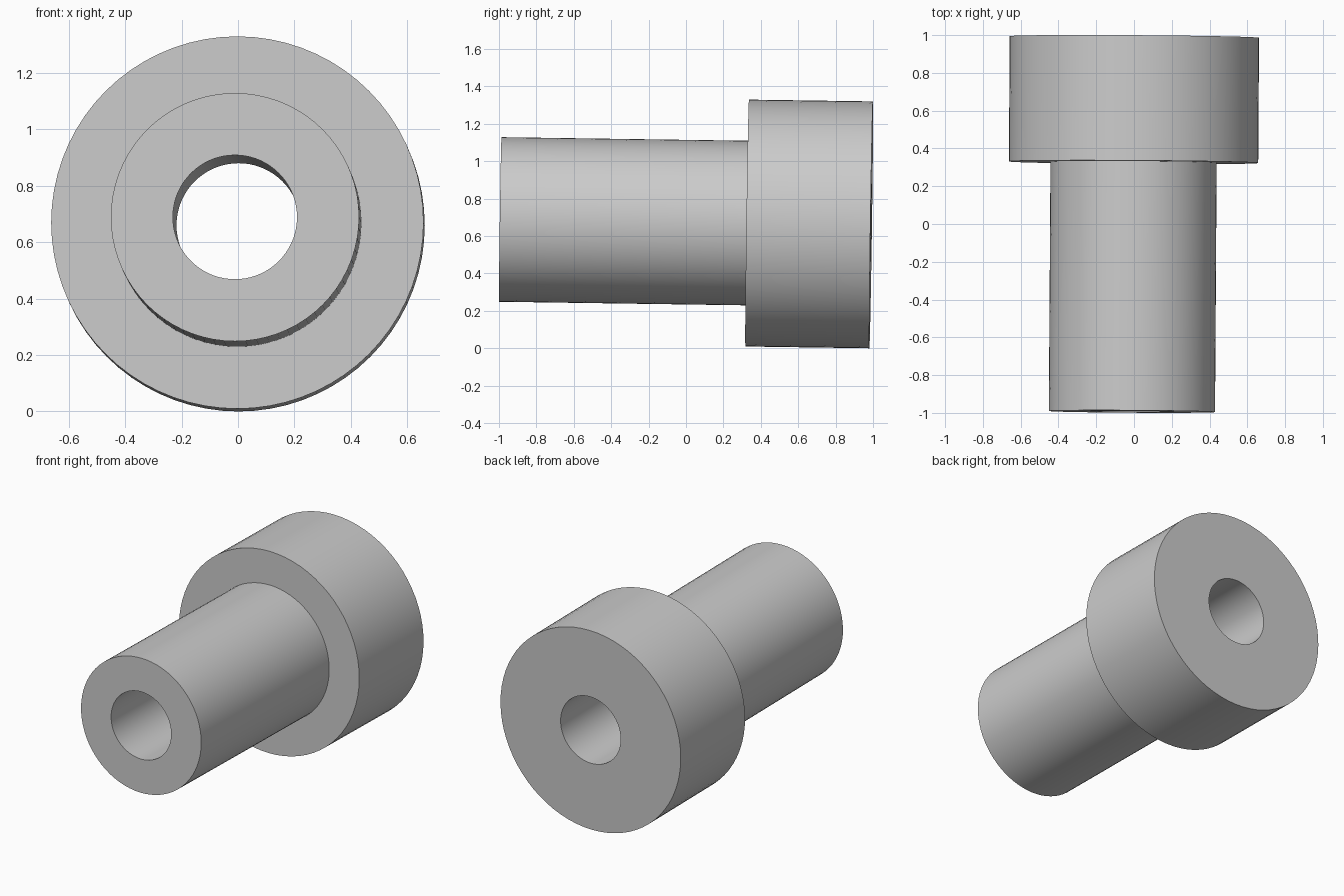
import bpy
import bmesh
import math
from mathutils import Vector, Matrix

cube = bpy.data.objects.get("Cube")
if cube:
    bpy.data.objects.remove(cube, do_unlink=True)

SEGMENTS = 72
BORE, SHAFT, FLANGE = 0.22, 0.44, 0.66
LENGTH, FLANGE_DEPTH = 1.983, 0.663

# Plain grey material
grey = bpy.data.materials.new("plain_grey")
grey.use_nodes = True
colour = (0.6, 0.6, 0.6, 1)
grey.diffuse_color = colour
grey.node_tree.nodes["Principled BSDF"].inputs["Base Color"].default_value = colour

# Closed half section (radius, distance from the flange face)
section = [
    (BORE, 0), (FLANGE, 0), (FLANGE, FLANGE_DEPTH),
    (SHAFT, FLANGE_DEPTH), (SHAFT, LENGTH), (BORE, LENGTH),
]

# Revolve the section into one hollow flanged bushing
bm = bmesh.new()
rings = []
for radius, depth in section:
    ring = []
    for i in range(SEGMENTS):
        a = math.tau * i / SEGMENTS
        ring.append(bm.verts.new((radius * math.cos(a), radius * math.sin(a), depth)))
    rings.append(ring)
for k, ring in enumerate(rings):
    after = rings[(k + 1) % len(rings)]
    for i in range(SEGMENTS):
        j = (i + 1) % SEGMENTS
        bm.faces.new((ring[i], ring[j], after[j], after[i]))
bmesh.ops.recalc_face_normals(bm, faces=bm.faces)

# Lay it along the slightly tilted axis, flange at the back
axis = Vector((-0.0065, -1, 0.0145))
turn = axis.to_track_quat("Z", "Y").to_matrix().to_4x4()
bm.transform(Matrix.Translation((0.002, 0.99, 0.66)) @ turn)

mesh = bpy.data.meshes.new("flanged_bushing")
bm.to_mesh(mesh)
bm.free()
mesh.materials.append(grey)
bushing = bpy.data.objects.new("flanged_bushing", mesh)
bpy.context.collection.objects.link(bushing)

# Smooth curved walls, sharp rims
bpy.ops.object.select_all(action="DESELECT")
bushing.select_set(True)
bpy.context.view_layer.objects.active = bushing
bpy.ops.object.shade_smooth_by_angle(angle=math.radians(30))
